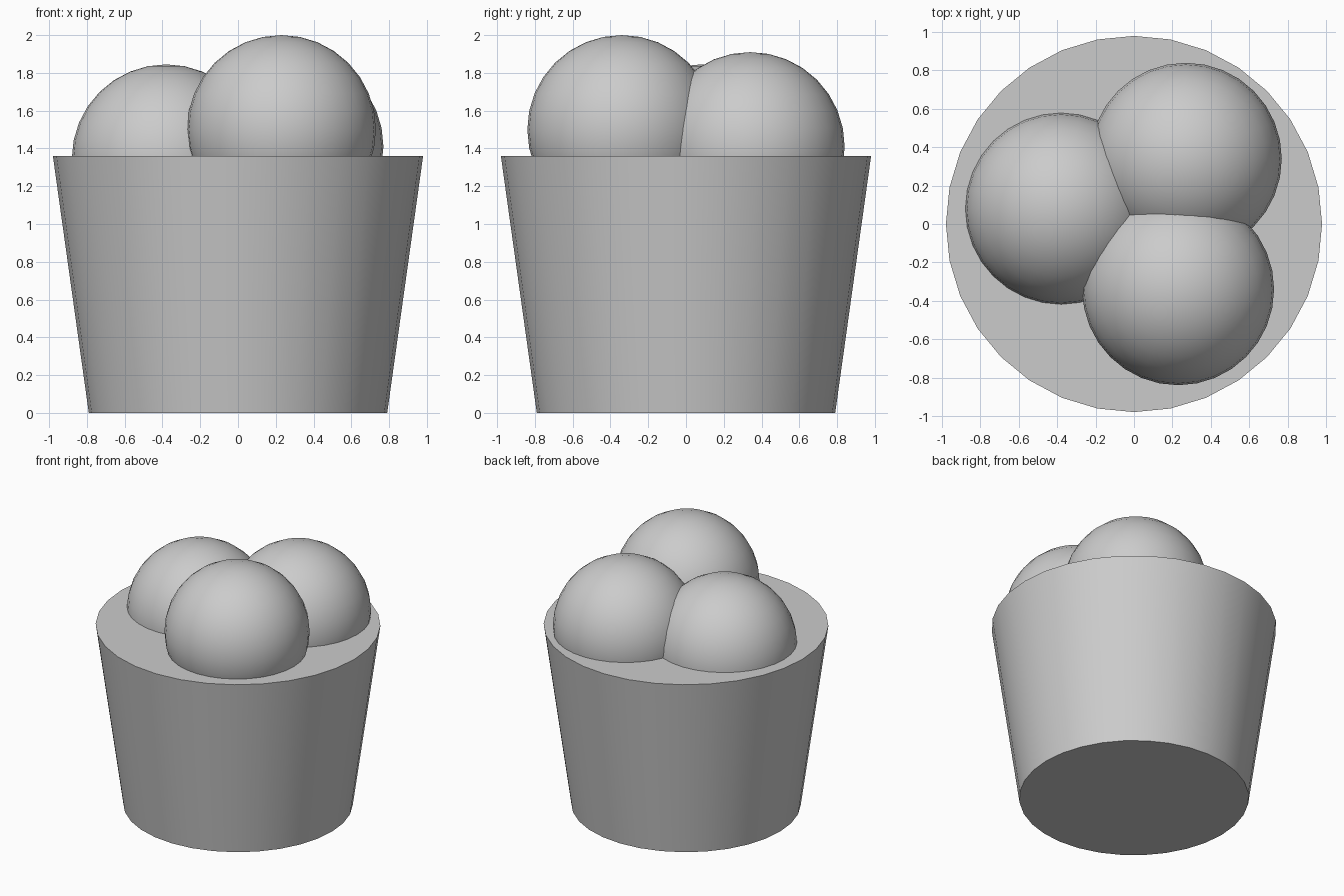
import bpy, math

if "Cube" in bpy.data.objects:
    bpy.data.objects.remove(bpy.data.objects["Cube"])

BOTTOM_R, TOP_R, HEIGHT = 0.79, 0.98, 1.36
SCOOP_R = 0.5


def smooth(name):
    obj = bpy.context.object
    obj.name = name
    bpy.ops.object.shade_smooth_by_angle(angle=math.radians(35))
    return obj


# Tapered cup, filled flat to the rim
bpy.ops.mesh.primitive_cone_add(vertices=32, radius1=BOTTOM_R, radius2=TOP_R,
                                depth=HEIGHT, location=(0, 0, HEIGHT / 2))
smooth("cup")

# Three scoops sunk into the filling at different heights
scoops = {
    "scoop_front": (0.23, -0.34, 1.50),
    "scoop_back": (0.27, 0.34, 1.41),
    "scoop_left": (-0.38, 0.08, 1.345),
}
for name, centre in scoops.items():
    bpy.ops.mesh.primitive_uv_sphere_add(segments=32, ring_count=16,
                                         radius=SCOOP_R, location=centre)
    smooth(name)
